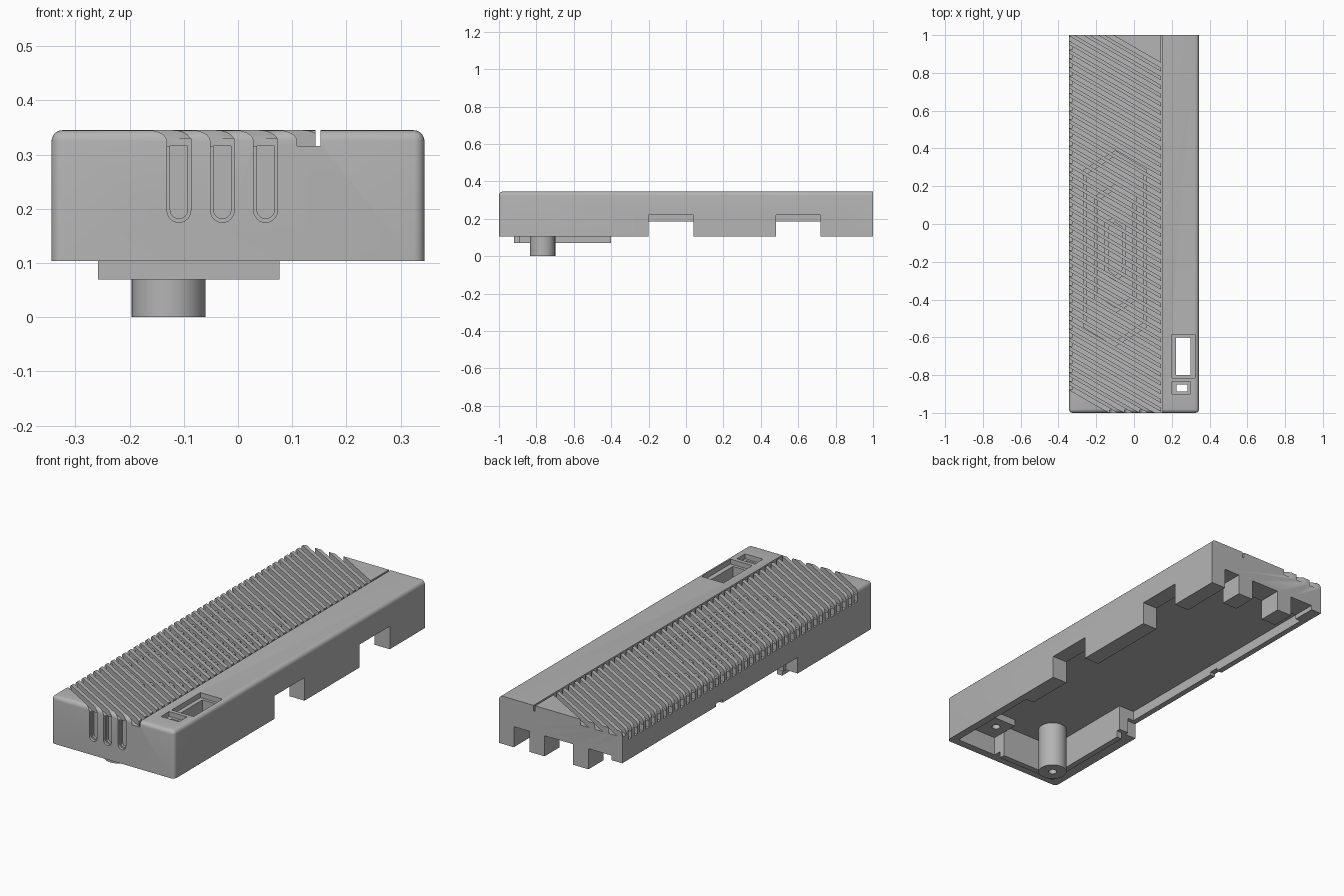
import bpy, bmesh, math
from mathutils import Matrix

cube = bpy.data.objects.get("Cube")
if cube:
    bpy.data.objects.remove(cube, do_unlink=True)

grey = bpy.data.materials.new("plain grey plastic")
grey.use_nodes = True
grey.diffuse_color = (0.46, 0.46, 0.46, 1)
grey.node_tree.nodes["Principled BSDF"].inputs["Base Color"].default_value = grey.diffuse_color

FRONT, BACK, SIDE = -1.0, 1.0, 0.344
TOP, RIM, CEILING, GROOVE_FLOOR = 0.345, 0.104, 0.235, 0.316
SLOPE = math.tan(math.radians(30))
FIRST, PITCH, COUNT, HALF = -0.109, 0.08, 44, 0.022


def add_prism(bm, pts, lo, hi, axis="z"):
    """Extrude a closed outline along z, or an x-z outline along y."""
    def place(p, h):
        return (p[0], p[1], h) if axis == "z" else (p[0], h, p[1])
    low = [bm.verts.new(place(p, lo)) for p in pts]
    high = [bm.verts.new(place(p, hi)) for p in pts]
    bm.faces.new(low)
    bm.faces.new(high)
    for i in range(len(pts)):
        j = (i + 1) % len(pts)
        bm.faces.new((low[i], low[j], high[j], high[i]))


def rect(x0, x1, y0, y1):
    return [(x0, y0), (x1, y0), (x1, y1), (x0, y1)]


def ring(x, y, r, n=32):
    return [(x + r * math.cos(2 * math.pi * i / n), y + r * math.sin(2 * math.pi * i / n))
            for i in range(n)]


def make(name, prisms):
    """Build one object from (outline, low, high[, axis]) prisms."""
    bm = bmesh.new()
    for p in prisms:
        add_prism(bm, *p)
    bmesh.ops.recalc_face_normals(bm, faces=bm.faces)
    mesh = bpy.data.meshes.new(name)
    bm.to_mesh(mesh)
    bm.free()
    mesh.materials.append(grey)
    obj = bpy.data.objects.new(name, mesh)
    bpy.context.collection.objects.link(obj)
    return obj


def activate(obj):
    bpy.ops.object.select_all(action="DESELECT")
    obj.select_set(True)
    bpy.context.view_layer.objects.active = obj


def cut(target, prisms):
    cutter = make("cutter", prisms)
    cutter.hide_render = True
    activate(target)
    mod = target.modifiers.new("cut", "BOOLEAN")
    mod.operation, mod.solver, mod.object = "DIFFERENCE", "EXACT", cutter
    bpy.ops.object.modifier_apply(modifier=mod.name)
    bpy.data.objects.remove(cutter, do_unlink=True)


def smooth(obj):
    activate(obj)
    bpy.ops.object.shade_smooth_by_angle(angle=math.radians(30))


# Housing block, rounded along the front corners and the top edges except the back
housing = make("housing", [(rect(-SIDE, SIDE, FRONT, BACK), RIM, TOP)])
bm = bmesh.new()
bm.from_mesh(housing.data)
rounded = []
for e in bm.edges:
    a, b = (v.co for v in e.verts)
    top_edge = min(a.z, b.z) > RIM + 0.1 and min(a.y, b.y) < 0
    front_corner = abs(a.z - b.z) > 0.1 and a.y < 0
    if top_edge or front_corner:
        rounded.append(e)
bmesh.ops.bevel(bm, geom=rounded, offset=0.02, segments=5, profile=0.5, affect="EDGES")
bm.to_mesh(housing.data)
bm.free()

# Hollow underside, with thicker ledges around the post and along the left wall
cut(housing, [([(-0.228, -0.89), (0.077, -0.89), (0.077, -0.96), (0.305, -0.96),
                (0.305, -0.45), (0.26, -0.45), (0.26, 0.88), (-0.315, 0.88),
                (-0.315, -0.38), (-0.228, -0.38)], 0, CEILING)])

# Raised lower edge of the right wall, and its little step
cut(housing, [(rect(-0.4, -0.28, -0.4, 1.1), 0, 0.185)])
cut(housing, [(rect(-0.4, -0.28, 0.2, 0.25), 0.1, 0.2)])

# Connector openings in the left wall and the back wall
cut(housing, [(rect(0.2, 0.4, y0, y1), 0, 0.22) for y0, y1 in ((-0.2, 0.04), (0.48, 0.72))])
cut(housing, [(rect(x0, x1, 0.8, 1.1), 0, 0.208)
              for x0, x1 in ((0.175, 0.262), (-0.07, 0.09), (-0.285, -0.155))])

# Slanted cooling grooves across the top
grooves, side_slots = [], []
for k in range(COUNT):
    xk = FIRST + k * PITCH
    x0, x1 = -0.37, 0.148
    x1 = min(x1, xk + 0.1)
    x0 = max(x0, xk - (2.06 / SLOPE))
    y0, y1 = (FRONT - SLOPE * (x - xk) for x in (x0, x1))
    d = HALF * SLOPE
    grooves.append(([(x0, y0 - d), (x1, y1 - d), (x1, y1 + d), (x0, y0 + d)], GROOVE_FLOOR, 0.4))
    ys = FRONT + SLOPE * (SIDE + xk)
    if ys < 0.97:
        side_slots.append((rect(-0.37, -0.326, ys - d, ys + d), 0.285, 0.33))
cut(housing, grooves)
cut(housing, side_slots)

# Straight channel beside the plain strip
cut(housing, [(rect(0.143, 0.152, -1.1, 1.1), GROOVE_FLOOR, 0.4)])


# Round-ended slots down the front, each with a narrower inner slot
def slot(x, half, low, high):
    arc = [(x + half * math.cos(a), low + half + half * math.sin(a))
           for a in (math.pi + math.pi * i / 12 for i in range(13))]
    return arc + [(x + half, high), (x - half, high)]


slot_x = [FIRST + i * PITCH for i in range(3)]
cut(housing, [(slot(x, HALF, 0.175, 0.33), -1.1, -0.985, "y") for x in slot_x])
cut(housing, [(slot(x, 0.016, 0.182, GROOVE_FLOOR), -1.1, -0.97, "y") for x in slot_x])

# Display and button windows with recessed borders
cut(housing, [(rect(0.2, 0.323, -0.815, -0.585), 0.32, 0.4),
              (rect(0.2, 0.3, -0.9, -0.835), 0.32, 0.4)])
cut(housing, [(rect(0.222, 0.298, -0.8, -0.6), 0.2, 0.4),
              (rect(0.225, 0.282, -0.888, -0.85), 0.2, 0.4)])
smooth(housing)

# Low raised hexagon bands between the fins
for i, s in enumerate((1.0, 0.66, 0.33)):
    def hexagon(w, h):
        return [(-0.1 + w * a, -0.13 + h * b) for a, b in
                ((0, 1), (1, 0.8), (1, -0.8), (0, -1), (-1, -0.8), (-1, 0.8))]
    outer, inner = hexagon(0.17 * s, 0.52 * s), hexagon(0.17 * s - 0.02, 0.52 * s - 0.03)
    segments = []
    for j in range(6):
        n = (j + 1) % 6
        segments.append(([outer[j], outer[n], inner[n], inner[j]], 0.31, 0.33))
    make(f"fin_band_{i + 1}", segments)

# Locating lip under the right front corner
make("locating_lip", [([(-0.258, -0.92), (0.077, -0.92), (0.077, -0.89), (-0.228, -0.89),
                        (-0.228, -0.4), (-0.258, -0.4)], 0.07, 0.15)])

# Screw post and screw boss
post = make("screw_post", [(ring(-0.128, -0.767, 0.068, 48), 0, 0.25)])
cut(post, [(ring(-0.128, -0.767, 0.02), -0.1, 0.15)])
smooth(post)
boss = make("screw_boss", [(rect(0.075, 0.2, -0.965, -0.81), 0.2, 0.25)])
cut(boss, [(ring(0.14, -0.875, 0.02), 0.1, 0.24)])
